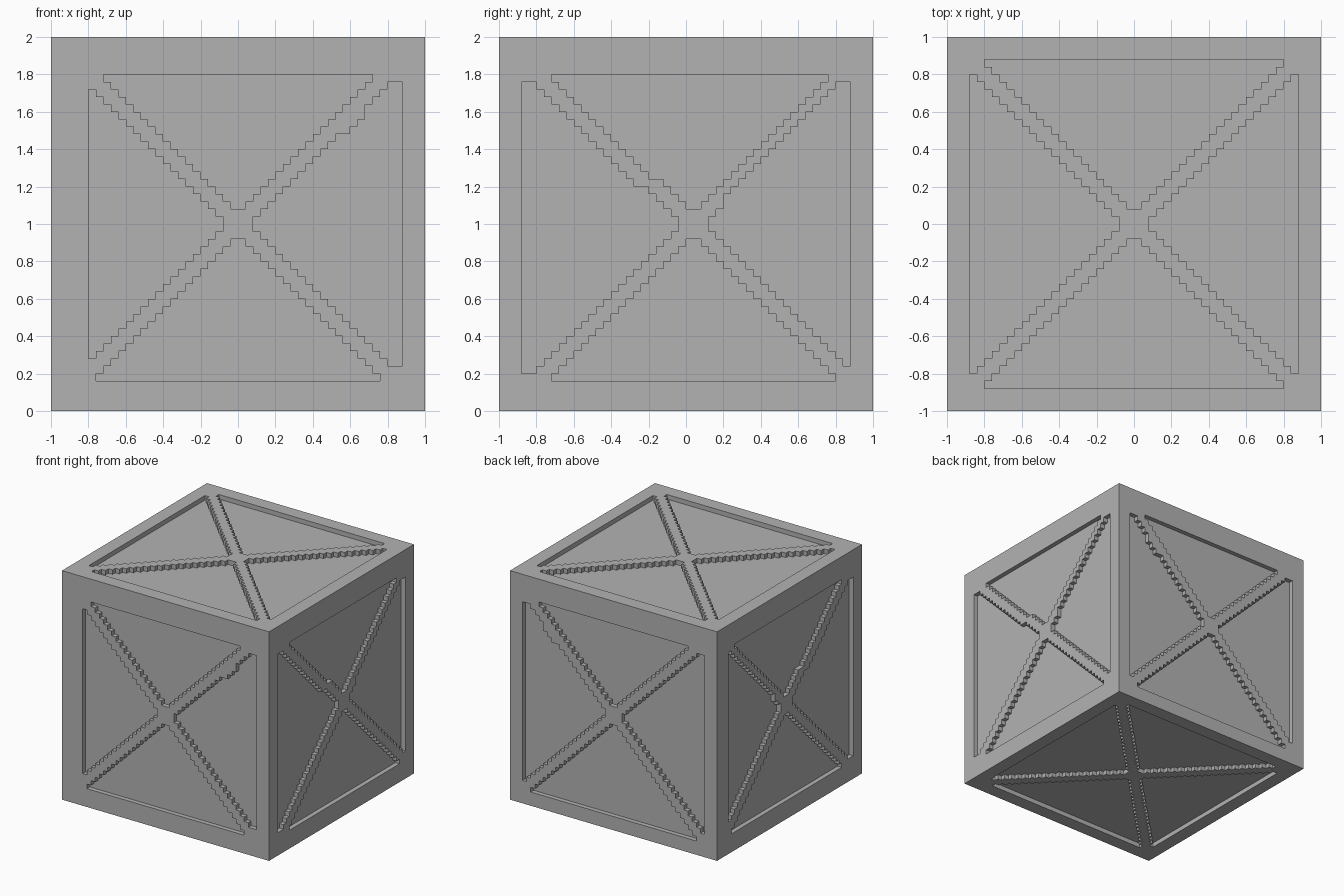
import bpy, bmesh
from mathutils import Vector

CELL = 0.04     # size of one stair step
DEPTH = 0.04    # depth of the sunken panels

if "Cube" in bpy.data.objects:
    bpy.data.objects.remove(bpy.data.objects["Cube"])

grey = bpy.data.materials.new("plain grey")
grey.use_nodes = True
colour = (0.45, 0.45, 0.45, 1)
grey.diffuse_color = colour
grey.node_tree.nodes["Principled BSDF"].inputs["Base Color"].default_value = colour

X, Y, Z = Vector((1, 0, 0)), Vector((0, 1, 0)), Vector((0, 0, 1))
CENTRE = Z.copy()


def stairs(start, rows, jog=(99, 99, 0), clamp=99):
    """Stepped edge: rows from jog[0] up to jog[1] are moved by jog[2] steps."""
    points = []
    for k in range(rows):
        width = k + 1 + (jog[2] if jog[0] <= k < jog[1] else 0)
        width = min(width, clamp)
        points += [(start + k, width), (start + k + 1, width)]
    return points


def cut_panel(bm, face, side, start, rows, middle=0, low={}, high={}):
    """Prism for one stepped triangle that widens away from the face centre."""
    normal, u, v = face
    out, across = {"top": (v, u), "bottom": (-v, u),
                   "left": (-u, v), "right": (u, v)}[side]
    outline = [(a, middle + b) for a, b in stairs(start, rows, **high)]
    outline += [(a, middle - b) for a, b in reversed(stairs(start, rows, **low))]
    # drop doubled corners
    outline = [p for i, p in enumerate(outline) if p != outline[i - 1]]
    rings = []
    for height in (1 - DEPTH, 1.05):
        rings.append([bm.verts.new(CENTRE + normal * height + (out * a + across * b) * CELL)
                      for a, b in outline])
    bm.faces.new(rings[0])
    bm.faces.new(rings[1])
    n = len(outline)
    for i in range(n):
        j = (i + 1) % n
        bm.faces.new((rings[0][i], rings[0][j], rings[1][j], rings[1][i]))


bm = bmesh.new()

# front panels
front = (-Y, X, Z)
cut_panel(bm, front, "top", 2, 18)
cut_panel(bm, front, "bottom", 2, 19)
cut_panel(bm, front, "left", 2, 18)
cut_panel(bm, front, "right", 2, 20, low={"clamp": 19},
          high={"jog": (12, 15, -1), "clamp": 19})

# back panels
back = (Y, X, Z)
cut_panel(bm, back, "top", 2, 18)
cut_panel(bm, back, "bottom", 2, 20)
cut_panel(bm, back, "left", 2, 20, high={"clamp": 19})
cut_panel(bm, back, "right", 2, 20, high={"jog": (12, 15, -1), "clamp": 19})

# side panels, centred one step towards the back
for normal, back_rows in ((X, 19), (-X, 18)):
    face = (normal, Y, Z)
    cut_panel(bm, face, "top", 2, 18, 1, low={"jog": (4, 99, 1)})
    cut_panel(bm, face, "bottom", 2, 19, 1)
    cut_panel(bm, face, "left", 1, 21, low={"clamp": 20}, high={"jog": (5, 99, -1), "clamp": 19})
    cut_panel(bm, face, "right", 3, back_rows, high={"jog": (2, 99, 1), "clamp": 19})

# top and bottom panels
for normal in (Z, -Z):
    for side in ("top", "bottom", "left", "right"):
        cut_panel(bm, (normal, X, Y), side, 2, 20)

bmesh.ops.recalc_face_normals(bm, faces=bm.faces)
cutter_mesh = bpy.data.meshes.new("panel_cutter")
bm.to_mesh(cutter_mesh)
bm.free()
cutter = bpy.data.objects.new("panel_cutter", cutter_mesh)
bpy.context.collection.objects.link(cutter)
cutter.hide_render = True

# crate body with sunken panels
bpy.ops.mesh.primitive_cube_add(size=2, location=CENTRE)
crate = bpy.context.object
crate.name = "crate_body"
crate.data.materials.append(grey)
cut = crate.modifiers.new("sunken panels", "BOOLEAN")
cut.operation = "DIFFERENCE"
cut.solver = "EXACT"
cut.object = cutter
bpy.ops.object.modifier_apply(modifier=cut.name)
bpy.data.objects.remove(cutter)
